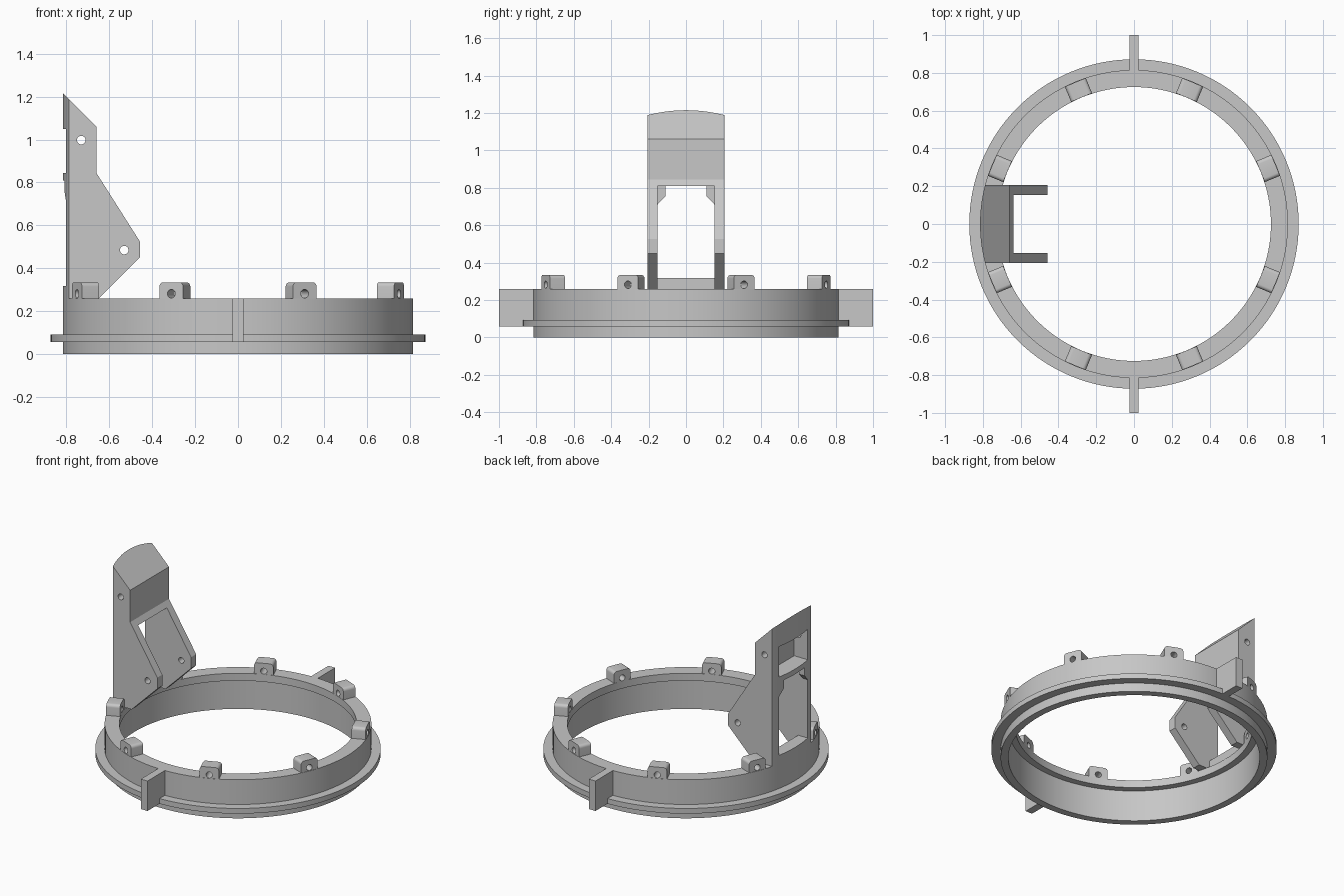
import bpy, bmesh, math
from mathutils import Matrix, Vector

cube = bpy.data.objects.get("Cube")
if cube:
    bpy.data.objects.remove(cube)

grey = bpy.data.materials.new("plain grey")
grey.use_nodes = True
colour = (0.57, 0.57, 0.57, 1)
grey.diffuse_color = colour
grey.node_tree.nodes["Principled BSDF"].inputs["Base Color"].default_value = colour

SEGMENTS = 128
R_OUT, R_WALL, R_LIP, TOP = 0.815, 0.768, 0.725, 0.26


def add_object(name, bm):
    bmesh.ops.recalc_face_normals(bm, faces=bm.faces)
    mesh = bpy.data.meshes.new(name)
    bm.to_mesh(mesh)
    bm.free()
    mesh.materials.append(grey)
    obj = bpy.data.objects.new(name, mesh)
    bpy.context.collection.objects.link(obj)
    return obj


def box(name, x, y, z):
    bm = bmesh.new()
    size = Matrix.Diagonal((x[1] - x[0], y[1] - y[0], z[1] - z[0], 1))
    centre = Vector((sum(x) / 2, sum(y) / 2, sum(z) / 2))
    bmesh.ops.create_cube(bm, size=1, matrix=Matrix.Translation(centre) @ size)
    return add_object(name, bm)


def cylinder(name, radius, depth, matrix, segments=24):
    bm = bmesh.new()
    bmesh.ops.create_cone(bm, cap_ends=True, segments=segments, radius1=radius,
                          radius2=radius, depth=depth, matrix=matrix)
    return add_object(name, bm)


def prism(name, corners, extrude):
    bm = bmesh.new()
    face = bm.faces.new([bm.verts.new(c) for c in corners])
    grown = bmesh.ops.extrude_face_region(bm, geom=[face])["geom"]
    verts = [g for g in grown if isinstance(g, bmesh.types.BMVert)]
    bmesh.ops.translate(bm, verts=verts, vec=extrude)
    return add_object(name, bm)


def boolean(obj, cutter, operation="DIFFERENCE"):
    mod = obj.modifiers.new("cut", "BOOLEAN")
    mod.operation, mod.solver, mod.object = operation, "EXACT", cutter
    bpy.context.view_layer.update()
    graph = bpy.context.evaluated_depsgraph_get()
    mesh = bpy.data.meshes.new_from_object(obj.evaluated_get(graph))
    obj.modifiers.clear()
    obj.data = mesh
    bpy.data.objects.remove(cutter)


def smooth(obj):
    bpy.ops.object.select_all(action="DESELECT")
    obj.select_set(True)
    bpy.context.view_layer.objects.active = obj
    bpy.ops.object.shade_smooth_by_angle(angle=math.radians(25))


# Thin-walled ring with an outer flange and an inner top lip, turned from one profile
profile = [(R_WALL, 0), (R_OUT, 0), (R_OUT, 0.058), (0.872, 0.058),
           (0.872, 0.093), (R_OUT, 0.093), (R_OUT, TOP), (R_LIP, TOP),
           (R_LIP, 0.21), (R_WALL, 0.21)]
bm = bmesh.new()
loops = []
for i in range(SEGMENTS):
    a = math.tau * i / SEGMENTS
    loops.append([bm.verts.new((r * math.cos(a), r * math.sin(a), z)) for r, z in profile])
for i in range(SEGMENTS):
    here, after = loops[i], loops[(i + 1) % SEGMENTS]
    for j in range(len(profile)):
        k = (j + 1) % len(profile)
        bm.faces.new((here[j], after[j], after[k], here[k]))
smooth(add_object("ring", bm))

# Front and back fins
box("front_fin", (-0.025, 0.025), (-1, -0.8), (0.058, TOP))
box("back_fin", (-0.025, 0.025), (0.8, 1), (0.058, TOP))

# Eight drilled lugs with rounded top corners
for i in range(8):
    lug = box(f"lug_{i + 1}", (R_LIP, R_OUT - 0.003), (-0.06, 0.06), (TOP - 0.02, 0.335))
    bm = bmesh.new()
    bm.from_mesh(lug.data)
    edges = [e for e in bm.edges if all(v.co.z > 0.3 for v in e.verts)
             and abs(e.verts[0].co.y - e.verts[1].co.y) < 0.01]
    bmesh.ops.bevel(bm, geom=edges, offset=0.02, segments=5, profile=0.5, affect="EDGES")
    bm.to_mesh(lug.data)
    bm.free()
    across = Matrix.Translation((0.77, 0, 0.282)) @ Matrix.Rotation(math.pi / 2, 4, "Y")
    boolean(lug, cylinder("lug_drill", 0.02, 0.3, across))
    lug.data.transform(Matrix.Rotation(math.radians(22.5 + 45 * i), 4, "Z"))
    smooth(lug)

# Upright bracket: side outline, hollowed, with its back following the ring
outline = [(-0.83, TOP), (-0.83, 1.23), (-0.66, 1.06), (-0.66, 0.845),
           (-0.457, 0.525), (-0.457, 0.45), (-0.648, TOP)]
bracket = prism("bracket", [(x, -0.207, z) for x, z in outline], (0, 0.414, 0))

# Opening with small corner gussets at the back only
opening = [(0.153, 0.2), (0.153, 0.71), (0.11, 0.755), (0.11, 0.81)]
opening += [(-y, z) for y, z in reversed(opening)]
boolean(bracket, prism("opening", [(-0.9, y, z) for y, z in opening], (0.6, 0, 0)))
boolean(bracket, box("gap", (-0.765, -0.3), (-0.153, 0.153), (0.2, 0.81)))
boolean(bracket, box("pocket", (-0.9, -0.7), (-0.153, 0.153), (0.845, 1.05)))
for x, z in ((-0.73, 0.997), (-0.53, 0.485)):
    sideways = Matrix.Translation((x, 0, z)) @ Matrix.Rotation(math.pi / 2, 4, "X")
    boolean(bracket, cylinder("bracket_drill", 0.02, 1, sideways))
hull = Matrix.Translation((0, 0, 0.7))
boolean(bracket, cylinder("hull", R_OUT, 2, hull, SEGMENTS), "INTERSECT")
smooth(bracket)

# Sill joining the feet of the bracket
sill = box("bracket_sill", (-0.85, -0.73), (-0.155, 0.155), (TOP - 0.02, 0.317))
boolean(sill, cylinder("hull", R_OUT, 2, hull, SEGMENTS), "INTERSECT")
smooth(sill)
